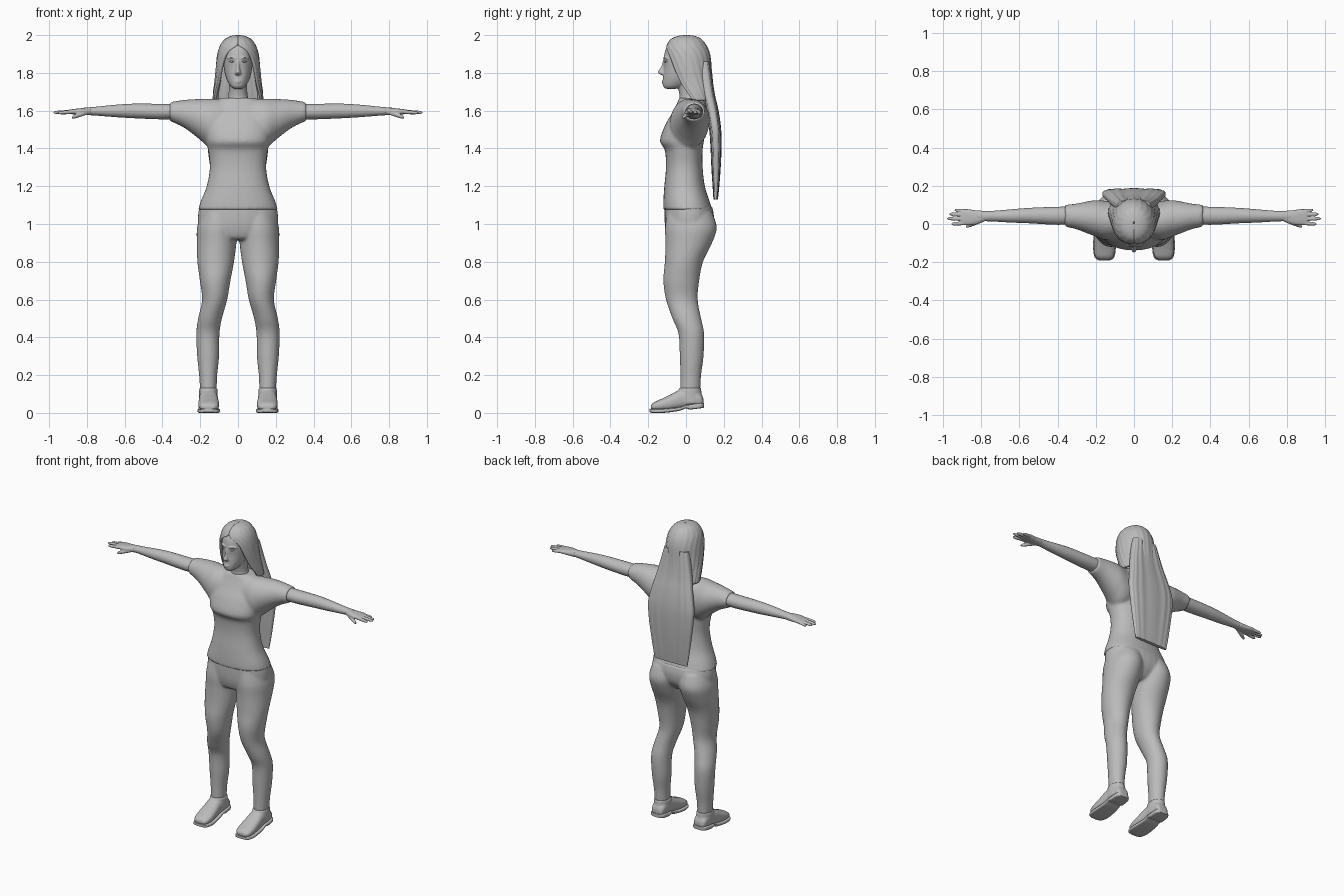
import bpy, bmesh, math

grey = bpy.data.materials.new("plain_grey")
grey.diffuse_color = (0.5, 0.5, 0.5, 1)


def spline(st, sub):
    """Catmull-Rom through the stations."""
    out = []
    for i in range(len(st) - 1):
        p = [st[max(i - 1, 0)], st[i], st[i + 1], st[min(i + 2, len(st) - 1)]]
        for k in range(sub):
            t = k / sub
            out.append([0.5 * (2 * b + (c - a) * t + (2 * a - 5 * b + 4 * c - d) * t * t
                               + (3 * b - a - 3 * c + d) * t ** 3) for a, b, c, d in zip(*p)])
    return out + [list(st[-1])]


def place(axis, t, u, v):
    return {'x': (t, u, v), 'y': (u, t, v), 'z': (u, v, t)}[axis]


def loft(bm, axis, st, n=2.0, seg=32, sub=4, side=1, ripple=0.0):
    """Closed skin over stations (t, u0, u1, v0, v1) with superelliptic sections."""
    rings = []
    for t, u0, u1, v0, v1 in spline(st, sub):
        ring = []
        for k in range(seg):
            a = 2 * math.pi * k / seg
            c, s = math.cos(a), math.sin(a)
            f = 1 + ripple * math.cos(k * math.pi * 0.5)
            u = (u0 + u1) / 2 + (u1 - u0) / 2 * math.copysign(abs(c) ** (2 / n), c)
            v = (v0 + v1) / 2 + (v1 - v0) / 2 * math.copysign(abs(s) ** (2 / n), s) * f
            x, y, z = place(axis, t, u, v)
            ring.append(bm.verts.new((x * side, y, z)))
        rings.append(ring)
    for r, q in zip(rings, rings[1:]):
        for k in range(seg):
            j = (k + 1) % seg
            bm.faces.new((r[k], r[j], q[j], q[k]))
    bm.faces.new(rings[0])
    bm.faces.new(rings[-1])


def finish(name, bm, voxel=0, smooth=0, angle=50):
    bmesh.ops.recalc_face_normals(bm, faces=bm.faces)
    me = bpy.data.meshes.new(name)
    bm.to_mesh(me)
    bm.free()
    me.materials.append(grey)
    ob = bpy.data.objects.new(name, me)
    bpy.context.collection.objects.link(ob)
    bpy.ops.object.select_all(action='DESELECT')
    ob.select_set(True)
    bpy.context.view_layer.objects.active = ob
    if voxel:  # blend overlapping volumes into one skin
        m = ob.modifiers.new("blend", 'REMESH')
        m.mode, m.voxel_size, m.use_smooth_shade = 'VOXEL', voxel, True
        s = ob.modifiers.new("relax", 'SMOOTH')
        s.factor, s.iterations = 0.5, smooth
    else:
        bpy.ops.object.shade_smooth_by_angle(angle=math.radians(angle))
    return ob


def sym(rows):
    """Rows (t, half width, v0, v1) centred on x = 0."""
    return [(t, -w, w, a, b) for t, w, a, b in rows]


# Shirt: torso and two short sleeves
bm = bmesh.new()
loft(bm, 'z', sym([(1.075, .212, -.12, .14), (1.12, .198, -.12, .125), (1.2, .166, -.115, .1),
                   (1.3, .149, -.106, .088), (1.39, .158, -.112, .088), (1.44, .168, -.138, .095),
                   (1.52, .18, -.112, .112), (1.58, .185, -.078, .12), (1.63, .16, -.052, .112),
                   (1.668, .085, -.035, .088)]), n=2.3)
for s in (1, -1):
    loft(bm, 'x', [(.05, -.07, .11, 1.42, 1.66), (.14, -.085, .12, 1.4, 1.664),
                   (.2, -.066, .125, 1.445, 1.662), (.25, -.047, .117, 1.485, 1.66),
                   (.3, -.028, .107, 1.518, 1.655), (.36, -.014, .1, 1.545, 1.645)], side=s)
finish("shirt", bm, 0.009, 4)

# Trousers: pelvis and two legs
bm = bmesh.new()
loft(bm, 'z', sym([(1.095, .204, -.113, .138), (1.04, .212, -.114, .148), (.98, .205, -.11, .138),
                   (.93, .15, -.095, .1), (.915, .08, -.07, .07)]), n=2.2)
for s in (1, -1):
    loft(bm, 'z', [(1.06, .0, .195, -.1, .14), (.98, .0, .217, -.111, .163), (.9, .008, .218, -.109, .138),
                   (.8, .021, .215, -.112, .09), (.7, .04, .202, -.12, .07), (.6, .057, .19, -.106, .062),
                   (.5, .085, .211, -.072, .08), (.42, .098, .221, -.04, .096), (.3, .1, .216, -.033, .093),
                   (.2, .11, .206, -.03, .08), (.12, .113, .201, -.031, .076)], side=s)
finish("trousers", bm, 0.008, 4)

for s, label in ((1, "left"), (-1, "right")):
    # Shoe: foot and ankle collar
    bm = bmesh.new()
    loft(bm, 'y', [(-.186, .125, .185, .018, .04), (-.17, .107, .203, .012, .056), (-.13, .1, .21, .01, .074),
                   (-.08, .102, .209, .012, .098), (-.03, .107, .206, .02, .122), (.04, .108, .203, .03, .125),
                   (.08, .115, .196, .032, .1), (.092, .13, .18, .035, .075)], n=2.5, side=s)
    loft(bm, 'z', [(.05, .106, .207, -.05, .09), (.1, .107, .206, -.045, .083),
                   (.132, .108, .205, -.036, .08)], side=s)
    finish(label + "_shoe", bm, 0.006, 3)
    # Sole with a raised heel
    bm = bmesh.new()
    loft(bm, 'y', [(-.192, .13, .18, 0.004, .022), (-.175, .104, .205, 0, .02), (-.12, .095, .214, 0, .022),
                   (-.04, .102, .21, .01, .03), (0, .105, .207, .024, .042), (.02, .104, .208, .018, .044),
                   (.075, .107, .205, .024, .052), (.095, .125, .185, .028, .052)], n=5, side=s)
    finish(label + "_sole", bm)
    # Bare arm
    bm = bmesh.new()
    loft(bm, 'x', [(.28, .0, .09, 1.556, 1.636), (.4, -.004, .09, 1.554, 1.636), (.55, .004, .084, 1.56, 1.637),
                   (.65, .008, .076, 1.566, 1.631), (.75, .014, .068, 1.574, 1.621),
                   (.82, .014, .068, 1.578, 1.615)], side=s)
    finish(label + "_arm", bm)
    # Hand with four fingers and a thumb
    bm = bmesh.new()
    loft(bm, 'x', [(.78, .014, .068, 1.576, 1.617), (.83, -.004, .072, 1.576, 1.613),
                   (.875, -.006, .078, 1.581, 1.608), (.905, .0, .074, 1.585, 1.603)], n=2.4, side=s)
    for x0, y0, z0, x1, y1, z1, r in ((.87, .067, 1.594, .938, .073, 1.586, .009),
                                      (.87, .047, 1.595, .966, .052, 1.588, .01),
                                      (.87, .026, 1.595, .977, .028, 1.59, .01),
                                      (.87, .005, 1.594, .955, .0, 1.588, .01),
                                      (.8, .018, 1.59, .88, -.014, 1.564, .012)):
        st = []
        for t, k in ((0, 1), (.5, 1), (.85, .85), (1, .4)):
            y, z = y0 + (y1 - y0) * t, z0 + (z1 - z0) * t
            st.append((x0 + (x1 - x0) * t, y - r * k, y + r * k, z - r * k, z + r * k))
        loft(bm, 'x', st, seg=12, side=s)
    finish(label + "_hand", bm, 0.0035, 2)

# Head, neck and nose
bm = bmesh.new()
loft(bm, 'z', sym([(1.716, .024, -.108, -.05), (1.732, .042, -.122, .0), (1.77, .062, -.122, .06),
                   (1.82, .074, -.117, .09), (1.88, .08, -.118, .11), (1.94, .074, -.1, .105),
                   (1.98, .04, -.05, .06)]), n=2.15)
loft(bm, 'z', sym([(1.62, .075, -.045, .08), (1.68, .051, -.034, .07), (1.78, .048, -.06, .06)]))
loft(bm, 'z', sym([(1.788, .012, -.128, -.1), (1.796, .017, -.144, -.1), (1.806, .014, -.149, -.1),
                   (1.83, .009, -.134, -.1), (1.87, .008, -.12, -.1)]), seg=16)
# Lips
for z, w in ((1.757, .024), (1.748, .02)):
    loft(bm, 'x', [(-w, -.118, -.1, z - .002, z + .002), (0, -.13, -.1, z - .006, z + .005),
                   (w, -.118, -.1, z - .002, z + .002)], seg=12)
# Brow ridges
for s in (1, -1):
    loft(bm, 'x', [(.012, -.121, -.1, 1.872, 1.882), (.035, -.119, -.09, 1.876, 1.887),
                   (.056, -.1, -.08, 1.872, 1.88)], seg=12, side=s)
finish("head", bm, 0.0045, 2)

# Eyes
bm = bmesh.new()
for s in (1, -1):
    loft(bm, 'x', [(.018, -.113, -.1, 1.859, 1.861), (.025, -.116, -.095, 1.855, 1.866),
                   (.035, -.114, -.09, 1.854, 1.867), (.048, -.1, -.085, 1.859, 1.862)], seg=16, side=s)
finish("eyes", bm)

# Hair around the face: open shell, (z, half width, front, back, opening in degrees)
bm = bmesh.new()
rows = spline([(2.0, .004, 0, .01, 0), (1.996, .035, -.04, .045, 0), (1.98, .068, -.078, .08, 0),
               (1.95, .092, -.1, .105, 3), (1.92, .104, -.11, .12, 27), (1.88, .112, -.113, .13, 42),
               (1.82, .118, -.104, .135, 51), (1.75, .124, -.08, .142, 58), (1.7, .131, -.052, .148, 64),
               (1.655, .134, -.025, .152, 72)], 3)
grid = []
for z, w, y0, y1, gap in rows:
    line = []
    for k in range(65):
        g = math.radians(max(gap, 0))
        a = g + (2 * math.pi - 2 * g) * k / 64
        f = 1 + .012 * math.cos(k * math.pi / 2)
        line.append(bm.verts.new((w * f * math.sin(a), (y0 + y1) / 2 - (y1 - y0) / 2 * f * math.cos(a), z)))
    grid.append(line)
for r, q in zip(grid, grid[1:]):
    for k in range(64):
        bm.faces.new((r[k], r[k + 1], q[k + 1], q[k]))
ob = finish("hair_cap", bm, angle=70)
m = ob.modifiers.new("thickness", 'SOLIDIFY')
m.thickness, m.offset = 0.014, -1

# Long hair falling down the back
bm = bmesh.new()
loft(bm, 'z', sym([(1.86, .085, .06, .125), (1.7, .122, .085, .148), (1.6, .145, .108, .17),
                   (1.5, .165, .125, .184), (1.4, .16, .132, .186), (1.3, .147, .136, .182),
                   (1.2, .132, .142, .175), (1.13, .12, .146, .168)]), n=3.2, seg=64, ripple=.08)
finish("back_hair", bm, angle=60)
